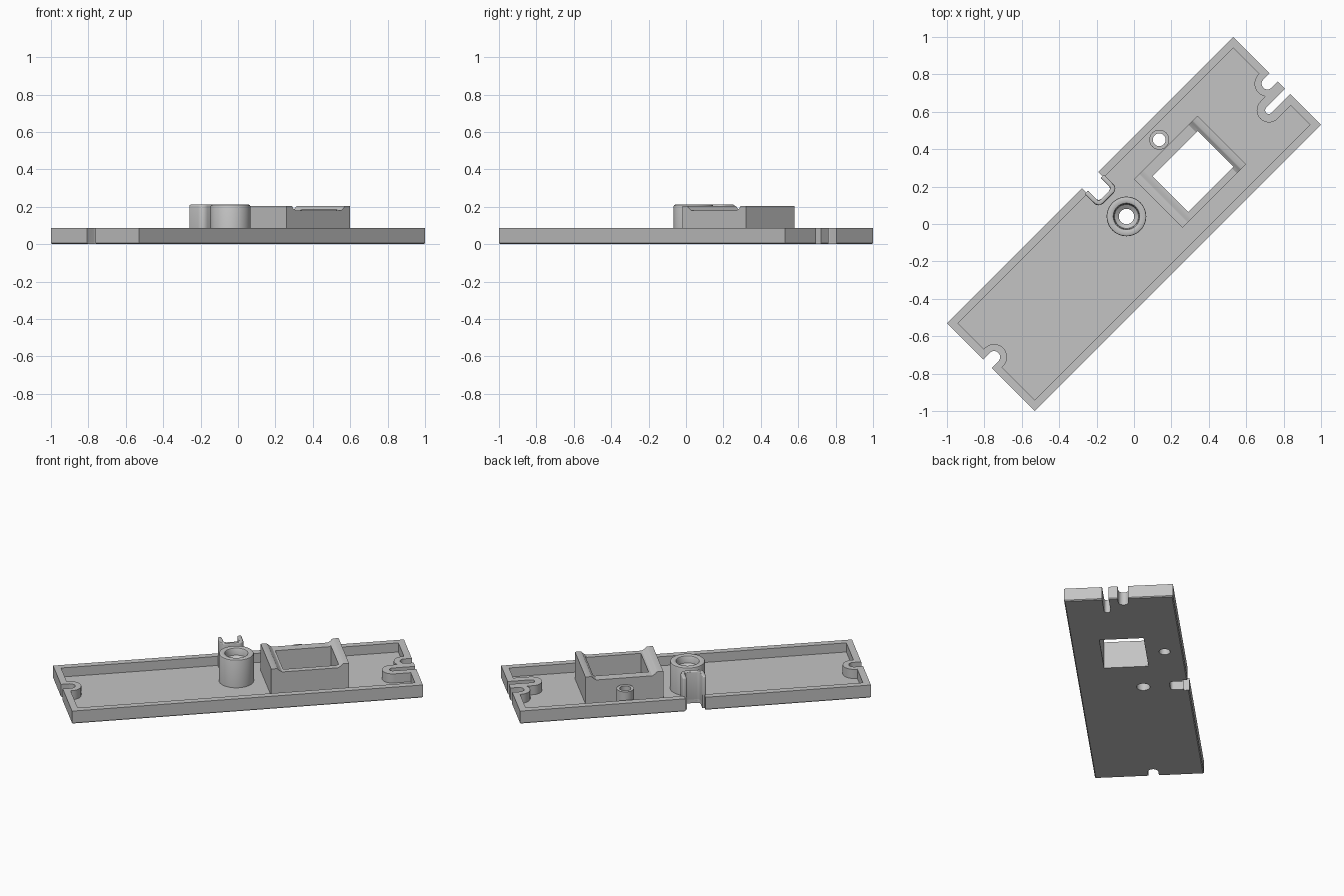
import bpy, bmesh, math
from mathutils import Matrix

if "Cube" in bpy.data.objects:
    bpy.data.objects.remove(bpy.data.objects["Cube"], do_unlink=True)

grey = bpy.data.materials.new("plain_grey")
grey.use_nodes = True
COLOR = (0.55, 0.55, 0.55, 1)
grey.diffuse_color = COLOR
grey.node_tree.nodes["Principled BSDF"].inputs["Base Color"].default_value = COLOR

FLOOR, RIM = 0.025, 0.086
HALF_L, HALF_W, WALL = 1.082, 0.332, 0.042


def new_object(name, bm):
    bmesh.ops.recalc_face_normals(bm, faces=bm.faces)
    mesh = bpy.data.meshes.new(name)
    bm.to_mesh(mesh)
    bm.free()
    mesh.materials.append(grey)
    obj = bpy.data.objects.new(name, mesh)
    bpy.context.collection.objects.link(obj)
    return obj


def prism(name, outline, lo, hi, along_width=False):
    """Extrude an outline upward, or across the width."""
    bm = bmesh.new()
    put = (lambda a, b, h: (a, h, b)) if along_width else (lambda a, b, h: (a, b, h))
    face = bm.faces.new([bm.verts.new(put(a, b, lo)) for a, b in outline])
    grown = bmesh.ops.extrude_face_region(bm, geom=[face])["geom"]
    shift = put(0, 0, hi - lo)
    bmesh.ops.translate(bm, vec=shift, verts=[g for g in grown if isinstance(g, bmesh.types.BMVert)])
    return new_object(name, bm)


def rect(u0, u1, v0, v1):
    return [(u0, v0), (u1, v0), (u1, v1), (u0, v1)]


def arc(cu, cv, r, start, stop, steps):
    return [(cu + r * math.cos(math.radians(start + (stop - start) * i / steps)),
             cv + r * math.sin(math.radians(start + (stop - start) * i / steps)))
            for i in range(steps + 1)]


def slot(side, u, v, r, end):
    """Half round nose pointing inward, straight sides out to the end."""
    pts = [(end, v + r)] + arc(u, v, r, 90, 270, 20) + [(end, v - r)]
    return [(side * a, b) for a, b in pts]


def cup(half, low, high, r):
    """U outline with rounded lower corners."""
    return ([(-half, high)] + arc(-half + r, low + r, r, 180, 270, 6)
            + arc(half - r, low + r, r, 270, 360, 6) + [(half, high)])


def lathe(name, u, v, profile, steps=48):
    bm = bmesh.new()
    rings = [[bm.verts.new((u + r * math.cos(2 * math.pi * i / steps),
                            v + r * math.sin(2 * math.pi * i / steps), z))
              for i in range(steps)] for r, z in profile]
    for k, ring in enumerate(rings):
        nxt = rings[(k + 1) % len(rings)]
        for i in range(steps):
            j = (i + 1) % steps
            bm.faces.new((ring[i], ring[j], nxt[j], nxt[i]))
    return new_object(name, bm)


def bake(obj):
    graph = bpy.context.evaluated_depsgraph_get()
    mesh = bpy.data.meshes.new_from_object(obj.evaluated_get(graph))
    obj.modifiers.clear()
    obj.data = mesh


def combine(obj, tool, operation):
    mod = obj.modifiers.new("combine", "BOOLEAN")
    mod.operation, mod.solver, mod.object = operation, "EXACT", tool
    bake(obj)
    bpy.data.objects.remove(tool, do_unlink=True)


def cut(obj, outline, lo=-0.1, hi=0.4):
    combine(obj, prism("cutter", outline, lo, hi), "DIFFERENCE")


# Tray with a slightly chamfered underside
tray = prism("tray", rect(-HALF_L, HALF_L, -HALF_W, HALF_W), 0, RIM)
bm = bmesh.new()
bm.from_mesh(tray.data)
under = [e for e in bm.edges if all(vert.co.z < 0.001 for vert in e.verts)]
bmesh.ops.bevel(bm, geom=under, offset=0.006, segments=1, affect="EDGES")
bm.to_mesh(tray.data)
bm.free()
cut(tray, rect(WALL - HALF_L, HALF_L - WALL, WALL - HALF_W, HALF_W - WALL), FLOOR)

# Notch surrounds and slots at both ends: side, u, v, outer radius, slot radius
end_slots = [(1, 1.035, 0.026, 0.069, 0.031),
             (1, 0.94, -0.08, 0.065, 0.02),
             (-1, 1.032, 0.026, 0.069, 0.032)]
for side, u, v, outer, inner in end_slots:
    combine(tray, prism("surround", slot(side, u, v, outer, 1.06), 0.01, RIM), "UNION")
for side, u, v, outer, inner in end_slots:
    cut(tray, slot(side, u, v, inner, 1.2))

# Openings through the tray
window = rect(0.25, 0.592, -0.16, 0.11)
cut(tray, window)
cut(tray, arc(0, 0.057, 0.041, 0, 350, 35))
cut(tray, arc(0.414, 0.223, 0.034, 0, 350, 35))
cut(tray, cup(0.048, 0.219, 0.31, 0.02))
cut(tray, rect(-0.062, 0.062, 0.3, 0.4))

# Window frame with raised, rounded ends
half_top = [(0.24, 0.205), (0.205, 0.205), (0.198, 0.201), (0.191, 0.192), (0.172, 0.18)]
mid = 0.41
profile = ([(mid - 0.24, 0.01), (mid + 0.24, 0.01)] + [(mid + a, z) for a, z in half_top]
           + [(mid - a, z) for a, z in reversed(half_top)])
frame = prism("window_frame", profile, -0.198, 0.17, along_width=True)
cut(frame, window)

# Screw boss with a sunken seat, and small hollow post
boss = lathe("screw_boss", 0, 0.057, [
    (0.041, 0.003), (0.106, 0.003), (0.106, 0.204), (0.104, 0.209), (0.098, 0.212),
    (0.078, 0.212), (0.071, 0.209), (0.067, 0.202), (0.064, 0.165), (0.041, 0.15)])
post = lathe("small_post", 0.414, 0.223, [
    (0.034, 0.003), (0.053, 0.003), (0.053, 0.135), (0.034, 0.135)])

# U shaped cable guide beside the edge notch
guide = prism("cable_guide", cup(0.073, 0.194, 0.3, 0.035), 0.004, 0.212)
cut(guide, cup(0.048, 0.219, 0.4, 0.02))
bevel = guide.modifiers.new("soft_edges", "BEVEL")
bevel.width, bevel.segments, bevel.limit_method = 0.008, 3, "ANGLE"
bevel.angle_limit = math.radians(40)
bake(guide)

# Turn everything diagonal and shade
parts = [tray, frame, boss, post, guide]
bpy.ops.object.select_all(action="DESELECT")
for part in parts:
    part.data.transform(Matrix.Rotation(math.radians(45), 4, "Z"))
    part.select_set(True)
bpy.context.view_layer.objects.active = tray
bpy.ops.object.shade_smooth_by_angle(angle=math.radians(30))
